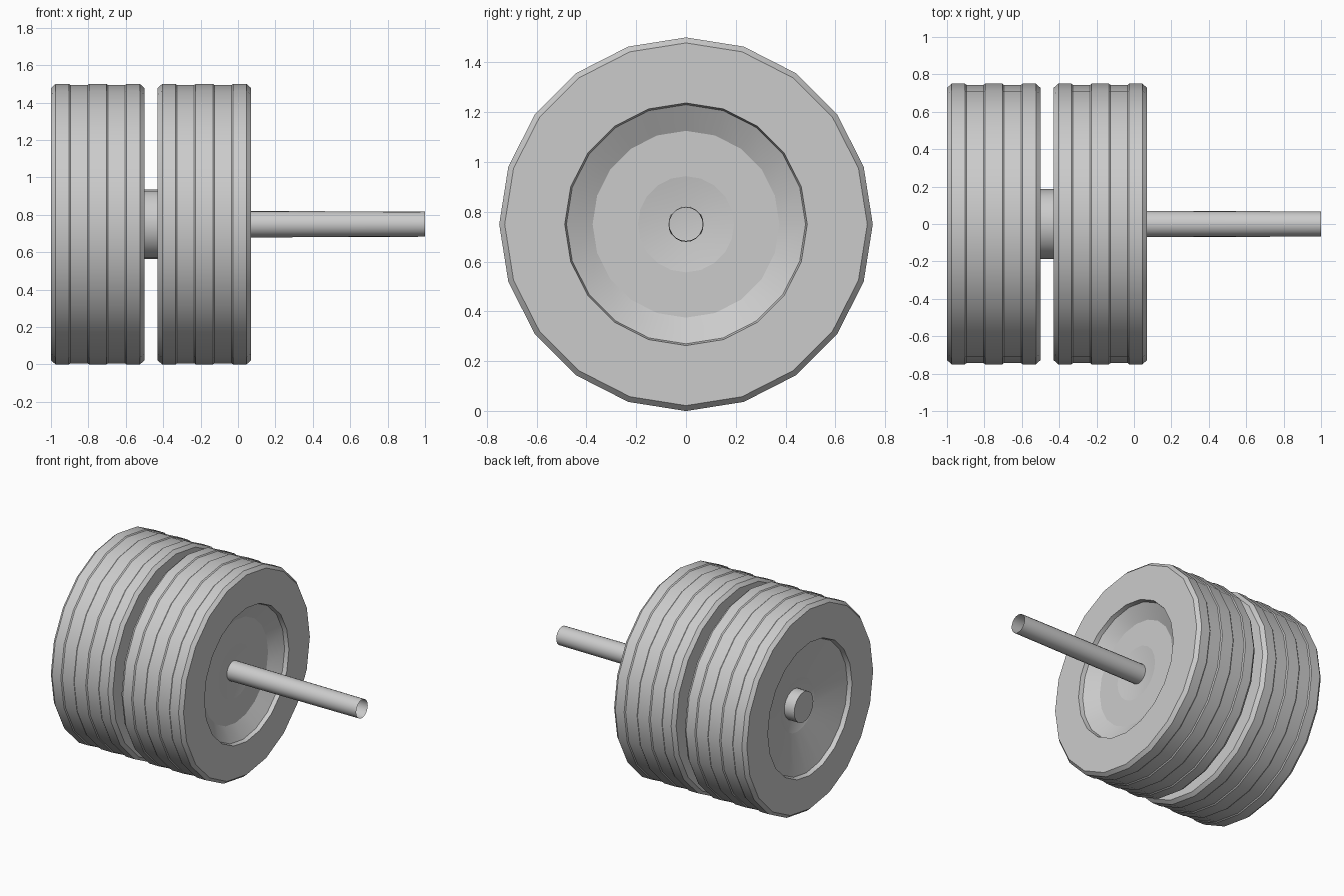
import bpy, math

if "Cube" in bpy.data.objects:
    bpy.data.objects.remove(bpy.data.objects["Cube"])

SIDES = 20
AXIS_Z = 0.75


def lathe(name, profile, closed=False):
    """Revolve (x, radius) points about the x axis; radius 0 at an end makes a flat cap."""
    verts, rings, faces = [], [], []
    for x, r in profile:
        start = len(verts)
        if r == 0:
            verts.append((x, 0, AXIS_Z))
            rings.append([start] * SIDES)
            continue
        for i in range(SIDES):
            a = 2 * math.pi * i / SIDES
            verts.append((x, r * math.sin(a), AXIS_Z + r * math.cos(a)))
        rings.append(list(range(start, start + SIDES)))
    pairs = list(zip(rings, rings[1:]))
    if closed:
        pairs.append((rings[-1], rings[0]))
    for a, b in pairs:
        for i in range(SIDES):
            j = (i + 1) % SIDES
            faces.append(list(dict.fromkeys((a[i], b[i], b[j], a[j]))))
    mesh = bpy.data.meshes.new(name)
    mesh.from_pydata(verts, [], faces)
    obj = bpy.data.objects.new(name, mesh)
    bpy.context.collection.objects.link(obj)
    bpy.ops.object.select_all(action='DESELECT')
    obj.select_set(True)
    bpy.context.view_layer.objects.active = obj
    bpy.ops.object.mode_set(mode='EDIT')
    bpy.ops.mesh.select_all(action='SELECT')
    bpy.ops.mesh.normals_make_consistent(inside=False)
    bpy.ops.object.mode_set(mode='OBJECT')
    bpy.ops.object.shade_smooth_by_angle(angle=math.radians(25))
    return obj


def wheel(prefix, x0):
    # Tyre: chamfered shoulders and alternating tread bands
    tread = [(0, 0.728), (0.025, 0.75)]
    high, low = 0.75, 0.744
    for k in range(1, 5):
        x = 0.1 * k
        before, after = (high, low) if k % 2 else (low, high)
        tread += [(x - 0.004, before), (x + 0.004, after)]
    tread += [(0.475, 0.75), (0.5, 0.728)]
    # Rim: shallow flat-bottomed recess on the right, conical dish on the left
    rim = [(0.5, 0.487), (0.47, 0.48), (0.41, 0.375), (0.41, 0.193),
           (0.10, 0.193), (0.03, 0.475), (0, 0.485)]
    lathe(prefix + "_wheel", [(x0 + x, r) for x, r in tread + rim], closed=True)


wheel("outer", -1.0)
wheel("inner", -0.43)

# Hub core running through both wheels
lathe("hub", [(-0.87, 0), (-0.87, 0.11), (-0.90, 0.193), (-0.88, 0.193), (-0.5, 0.186),
              (-0.43, 0.186), (-0.04, 0.193), (-0.02, 0.193), (-0.04, 0.07), (-0.04, 0)])

# Hub end cap on the outer side
lathe("hub_cap", [(-0.86, 0.11), (-0.95, 0.11), (-0.95, 0)])

# Axle tube, open at its far end
lathe("axle", [(-0.05, 0.071), (0.25, 0.07), (0.77, 0.068), (1.0, 0.067)])
